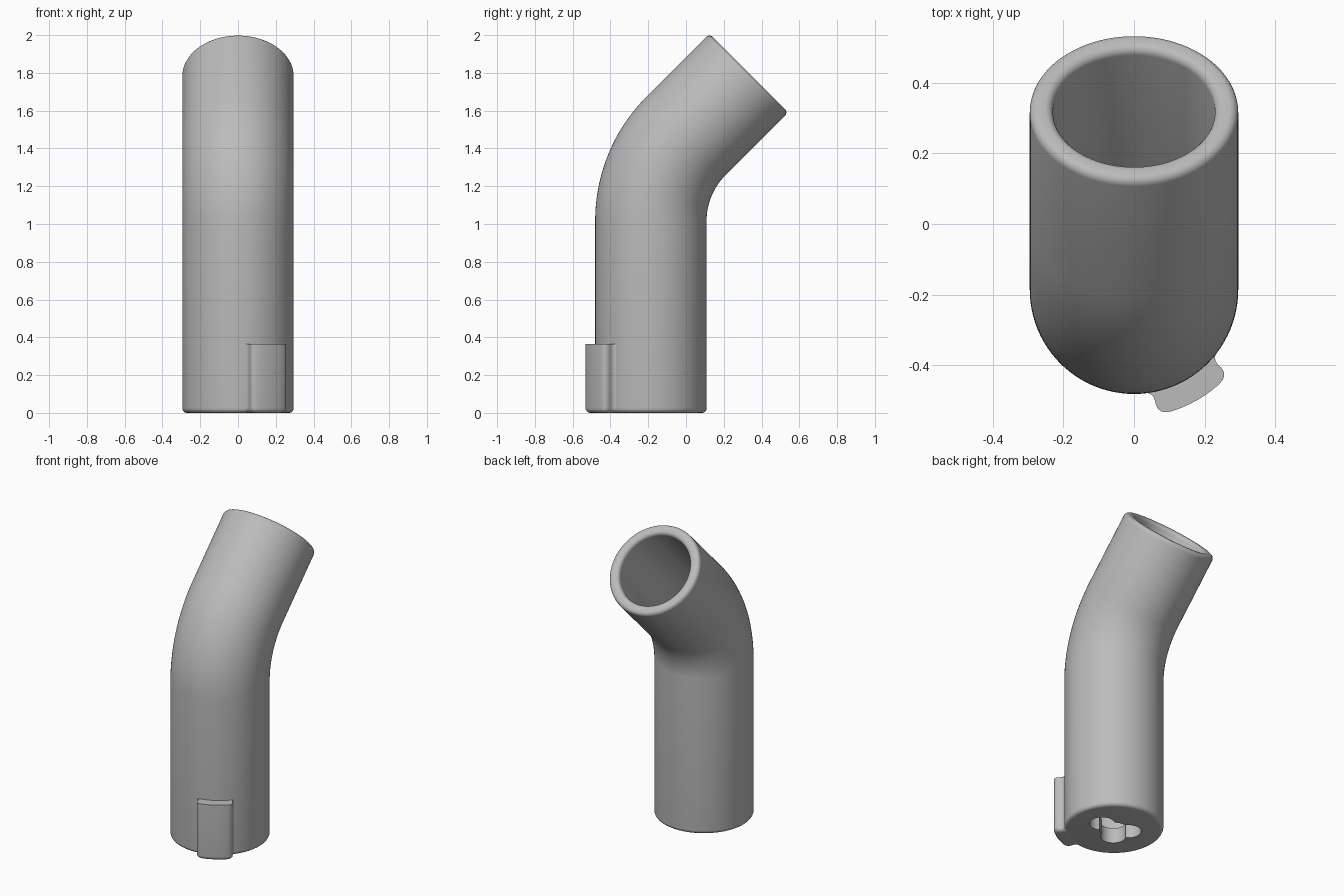
import bpy, bmesh
from math import sin, cos, pi, radians
from mathutils import Vector

if "Cube" in bpy.data.objects:
    bpy.data.objects.remove(bpy.data.objects["Cube"])

grey = bpy.data.materials.new("plain grey")
grey.use_nodes = True
colour = (0.5, 0.5, 0.5, 1)
grey.diffuse_color = colour
grey.node_tree.nodes["Principled BSDF"].inputs["Base Color"].default_value = colour

AXIS_Y, OUTER, INNER, FILLET = -0.186, 0.295, 0.229, 0.025
BEND_Z, BEND_R, BEND = 1.017, 0.635, pi / 4
ARC = BEND_R * BEND
LENGTH = BEND_Z + ARC + 0.471
FLOOR = 0.1
SIDES = 96


def path(s):
    """Centre point and bend angle at distance s along the tube."""
    a = min(max((s - BEND_Z) / BEND_R, 0), BEND)
    over = max(s - BEND_Z - ARC, 0)
    y = AXIS_Y + BEND_R * (1 - cos(a)) + over * sin(a)
    z = min(s, BEND_Z) + BEND_R * sin(a) + over * cos(a)
    return Vector((0, y, z)), a


def loft(name, rings):
    """Solid through a list of equal-sized rings, capped at both ends."""
    bm = bmesh.new()
    loops = [[bm.verts.new(p) for p in ring] for ring in rings]
    n = len(loops[0])
    for lower, upper in zip(loops, loops[1:]):
        for i in range(n):
            j = (i + 1) % n
            bm.faces.new((lower[i], lower[j], upper[j], upper[i]))
    bm.faces.new(loops[0][::-1])
    bm.faces.new(loops[-1])
    bmesh.ops.recalc_face_normals(bm, faces=bm.faces)
    mesh = bpy.data.meshes.new(name)
    bm.to_mesh(mesh)
    bm.free()
    mesh.materials.append(grey)
    obj = bpy.data.objects.new(name, mesh)
    bpy.context.collection.objects.link(obj)
    return obj


def smooth(obj):
    bpy.ops.object.select_all(action="DESELECT")
    obj.select_set(True)
    bpy.context.view_layer.objects.active = obj
    bpy.ops.object.shade_smooth_by_angle(angle=radians(35))


def ring(s, r):
    centre, a = path(s)
    tilt = Vector((0, cos(a), -sin(a)))
    side = Vector((1, 0, 0))
    return [centre + r * (side * cos(t) + tilt * sin(t))
            for t in (2 * pi * i / SIDES for i in range(SIDES))]


# Bent tube: outer wall, rounded rim, inner wall down to the floor
steps = [i * pi / 12 for i in range(7)]
bends = [BEND_Z + ARC * i / 20 for i in range(21)]
profile = [(FILLET * (1 - sin(t)), OUTER - FILLET * (1 - cos(t))) for t in reversed(steps)]
profile += [(s, OUTER) for s in bends]
profile += [(LENGTH - FILLET * (1 - sin(t)), OUTER - FILLET * (1 - cos(t))) for t in steps]
profile += [(LENGTH - FILLET * (1 - sin(t)), INNER + FILLET * (1 - cos(t))) for t in reversed(steps)]
profile += [(s, INNER) for s in reversed(bends)]
profile += [(FLOOR, INNER)]
tube = loft("bent_tube", [ring(s, r) for s, r in profile])

# Three-lobed hole through the floor
for x, y, r in ((0.1, 0.01, 0.075), (-0.05, -0.065, 0.075), (-0.08, 0.04, 0.075), (0, 0, 0.085)):
    circle = [(x + r * cos(i * pi / 24), AXIS_Y + y + r * sin(i * pi / 24)) for i in range(48)]
    cutter = loft("hole_cutter", [[(*p, z) for p in circle] for z in (-0.1, FLOOR + 0.1)])
    cutter.hide_render = True
    cut = tube.modifiers.new("hole", "BOOLEAN")
    cut.operation, cut.solver, cut.object = "DIFFERENCE", "EXACT", cutter
    bpy.context.view_layer.objects.active = tube
    bpy.ops.object.modifier_apply(modifier=cut.name)
    bpy.data.objects.remove(cutter)
smooth(tube)

# Curved lug on the wall: half outline as (radius, angle from its middle)
half = [(0.27, 22), (0.295, 21.8), (0.3, 20.3), (0.307, 19.3), (0.318, 18.8), (0.332, 18.7),
        (0.344, 18.1), (0.353, 16.8), (0.358, 15), (0.36, 12.5), (0.36, 8), (0.36, 4)]
outline = [(r, -d) for r, d in half] + [(0.36, 0)] + half[::-1]


def lug_ring(z, inset):
    shrink = 1 - inset / 0.13
    points = []
    for r, d in outline:
        a = radians(-60.5 + d * shrink)
        r = max(r - inset, 0.26)
        points.append((r * cos(a), AXIS_Y + r * sin(a), z))
    return points


rings = [lug_ring(FILLET * (1 - sin(t)), FILLET * (1 - cos(t))) for t in reversed(steps)]
lug = loft("side_lug", rings + [lug_ring(0.365, 0)])
smooth(lug)
